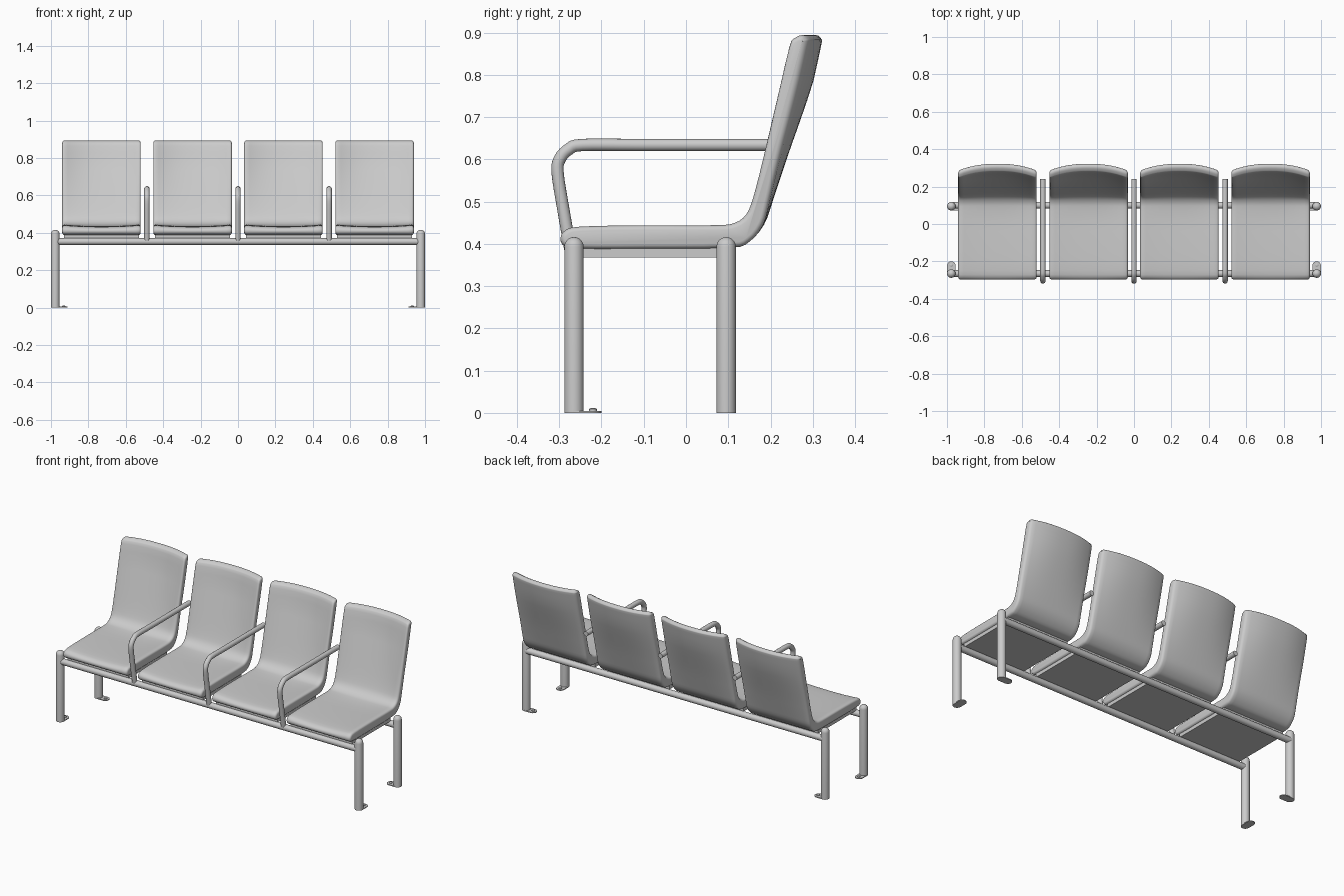
import bpy, bmesh, math
from mathutils import Vector

if "Cube" in bpy.data.objects:
    bpy.data.objects.remove(bpy.data.objects["Cube"])

LEG_X, FRONT_Y, BACK_Y = 0.977, -0.265, 0.095
SEAT_HALF = 0.21


def finish(name, bm, loc=(0, 0, 0), angle=40):
    bmesh.ops.recalc_face_normals(bm, faces=bm.faces)
    me = bpy.data.meshes.new(name)
    bm.to_mesh(me)
    bm.free()
    ob = bpy.data.objects.new(name, me)
    ob.location = loc
    bpy.context.collection.objects.link(ob)
    bpy.ops.object.select_all(action='DESELECT')
    ob.select_set(True)
    bpy.context.view_layer.objects.active = ob
    bpy.ops.object.shade_smooth_by_angle(angle=math.radians(angle))
    return ob


def copy(ob, loc):
    c = ob.copy()
    c.location = loc
    bpy.context.collection.objects.link(c)


def loft(rings, closed_caps=True):
    bm = bmesh.new()
    vr = [[bm.verts.new(p) for p in r] for r in rings]
    n = len(rings[0])
    for a, b in zip(vr, vr[1:]):
        for i in range(n):
            bm.faces.new((a[i], a[(i + 1) % n], b[(i + 1) % n], b[i]))
    if closed_caps:
        bm.faces.new(vr[0])
        bm.faces.new(vr[-1])
    return bm


def spline(pts, steps, closed):
    # Catmull-Rom smoothing of 2D points
    n, out = len(pts), []
    P = [Vector(p) for p in pts]
    get = (lambda i: P[i % n]) if closed else (lambda i: P[max(0, min(n - 1, i))])
    for i in range(n if closed else n - 1):
        a, b, c, d = (get(i + k) for k in (-1, 0, 1, 2))
        for s in range(steps):
            t = s / steps
            out.append(0.5 * (2 * b + (c - a) * t + (2 * a - 5 * b + 4 * c - d) * t * t
                              + (3 * b - a - 3 * c + d) * t ** 3))
    if not closed:
        out.append(P[-1])
    return out


def clamp(v):
    return max(0.0, min(1.0, v))


# Seat shell: L-shaped side profile swept over the width, backrest bowed rearward
profile = spline([
    (-0.297, 0.412), (-0.287, 0.432), (-0.25, 0.442), (-0.1, 0.445), (0.07, 0.445),
    (0.115, 0.45), (0.142, 0.47), (0.158, 0.51), (0.18, 0.60), (0.21, 0.735),
    (0.24, 0.865), (0.253, 0.887), (0.272, 0.894), (0.284, 0.885), (0.283, 0.865),
    (0.255, 0.74), (0.22, 0.60), (0.197, 0.50), (0.182, 0.445), (0.15, 0.405),
    (0.10, 0.39), (-0.1, 0.388), (-0.25, 0.388), (-0.287, 0.394)], 3, True)
n = len(profile)
normals = []
for i in range(n):
    t = (profile[(i + 1) % n] - profile[i - 1]).normalized()
    normals.append(Vector((t.y, -t.x)))   # inward for this clockwise loop


def seat_ring(x, inset):
    u = 1 - abs(x / SEAT_HALF) ** 2.3
    ring = []
    for p, nrm in zip(profile, normals):
        q = p + nrm * inset
        bow = 0.036 * clamp((q.y - 0.42) / 0.36) * u
        dish = 0.009 * clamp((q.y - 0.40) / 0.04) * clamp((0.14 - q.x) / 0.1) * u
        ring.append((x, q.x + bow, q.y - dish))
    return ring


edge = [(0.21, 0.012), (0.2085, 0.007), (0.205, 0.003), (0.198, 0.0)]
stations = [(-x, i) for x, i in edge]
stations += [(0.18 * k / 6, 0) for k in range(-6, 7)]
stations += edge[::-1]
seat_xs = [-0.73, -0.243, 0.243, 0.73]
seat = finish("seat_shell", loft([seat_ring(*s) for s in stations]), (seat_xs[0], 0, 0))

# Flat pan under each seat
bm = bmesh.new()
bmesh.ops.create_cube(bm, size=1)
for v in bm.verts:
    v.co = (v.co.x * 0.40, v.co.y * 0.36 - 0.085, v.co.z * 0.024 + 0.38)
pan = finish("seat_pan", bm, (seat_xs[0], 0, 0))
for x in seat_xs[1:]:
    copy(seat, (x, 0, 0))
    copy(pan, (x, 0, 0))


def lathe(name, prof, loc, segs=24):
    rings = [[(r * math.cos(2 * math.pi * k / segs), r * math.sin(2 * math.pi * k / segs), z)
              for k in range(segs)] for r, z in prof]
    return finish(name, loft(rings), loc)


# Legs with domed tops, and foot plates with bolts
R = 0.023
leg_prof = [(R, 0)] + [(R * math.cos(a), 0.393 + R * math.sin(a))
                       for a in [math.radians(d) for d in (0, 18, 36, 54, 72, 86)]]


def foot(name, loc, direction):
    # stadium-shaped plate reaching from the leg in the given direction
    base = math.atan2(direction[1], direction[0])
    out = []
    for k in range(26):
        half = k // 13
        a = base + math.pi / 2 + math.pi * half + math.pi * (k % 13) / 12
        c = Vector(direction) * (0.042 * half)
        out.append((c.x + R * math.cos(a), c.y + R * math.sin(a)))
    finish(name, loft([[(x, y, z) for x, y in out] for z in (0, 0.005)]), loc)
    b = Vector(direction) * 0.045
    lathe(name + "_bolt", [(0.009, 0.004), (0.009, 0.009), (0.006, 0.011)],
          (loc[0] + b.x, loc[1] + b.y, 0), 12)


for s in (-1, 1):
    lathe("front_leg", leg_prof, (s * LEG_X, FRONT_Y, 0))
    lathe("back_leg", leg_prof, (s * LEG_X, BACK_Y, 0))
    foot("front_foot", (s * LEG_X, FRONT_Y, 0), (0, 1))
    foot("back_foot", (s * LEG_X, BACK_Y, 0), (-s, 0))


def tube(name, path, r, loc, segs=16):
    # round tube along a path lying in the x = 0 plane, points are (y, z)
    rings = []
    for i, p in enumerate(path):
        t = (path[min(i + 1, len(path) - 1)] - path[max(i - 1, 0)]).normalized()
        side = Vector((-t.y, t.x))
        ring = []
        for k in range(segs):
            a = 2 * math.pi * k / segs
            q = p + side * (r * math.sin(a))
            ring.append((r * math.cos(a), q.x, q.y))
        rings.append(ring)
    return finish(name, loft(rings), loc)


# Long support rails
for name, y in (("front_rail", FRONT_Y), ("back_rail", BACK_Y + 0.005)):
    segs = 20
    rings = [[(x, 0.018 * math.cos(2 * math.pi * k / segs), 0.018 * math.sin(2 * math.pi * k / segs))
              for k in range(segs)] for x in (-LEG_X, LEG_X)]
    finish(name, loft(rings), (0, y, 0.353))

# Armrests between seats
arm_path = spline([(0.24, 0.634), (-0.10, 0.634), (-0.245, 0.634), (-0.277, 0.624),
                   (-0.298, 0.602), (-0.304, 0.57), (-0.290, 0.48), (-0.268, 0.355)], 4, False)
arm = tube("armrest", arm_path, 0.0145, (0, 0, 0))
for x in (-0.487, 0.487):
    copy(arm, (x, 0, 0))
